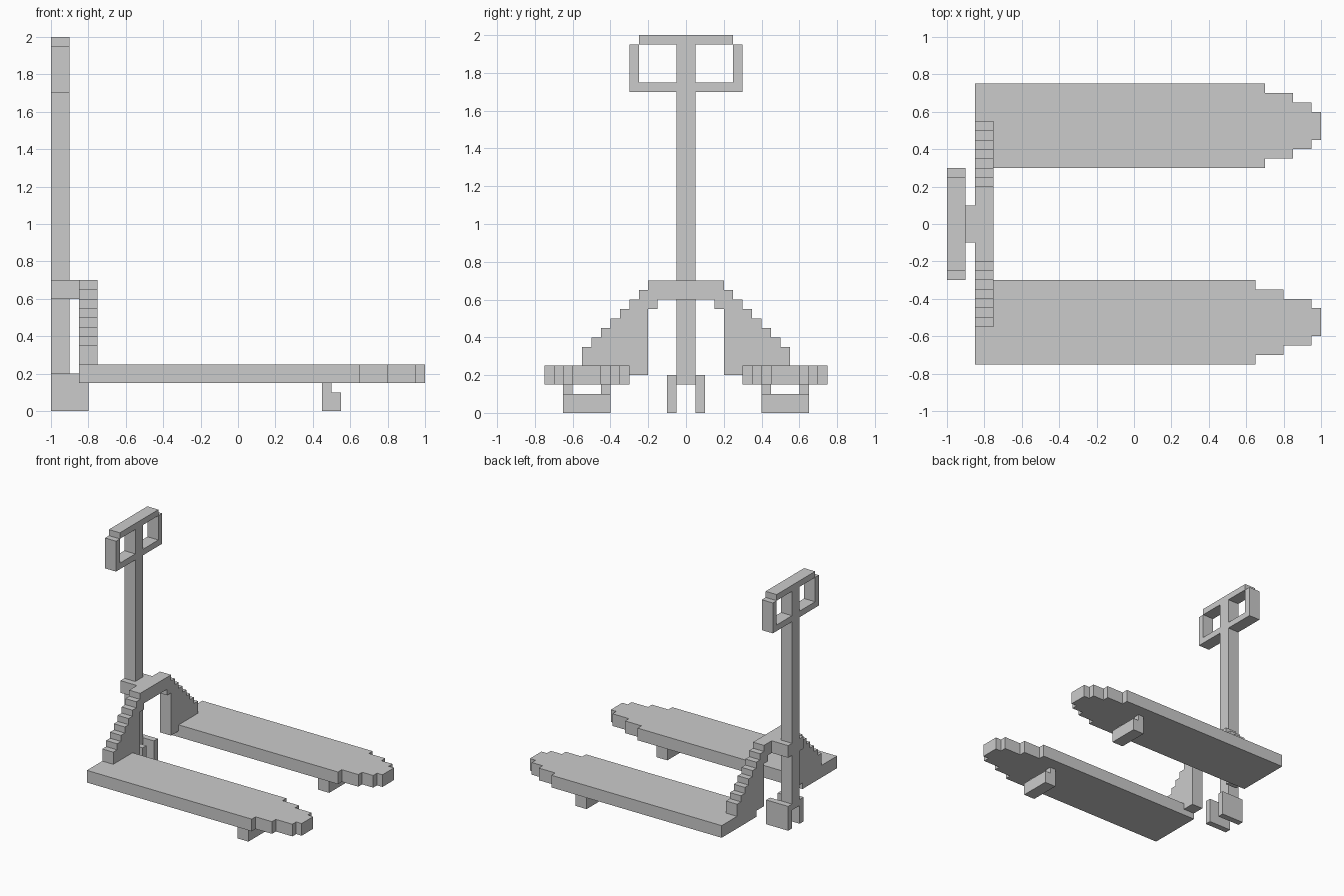
import bpy, bmesh
from mathutils import Vector

if "Cube" in bpy.data.objects:
    bpy.data.objects.remove(bpy.data.objects["Cube"])

U = 0.05  # block step used by every stair


def prism(name, pts, axis, lo, hi):
    """Extrude a 2D outline along 'x' (outline is y,z) or 'z' (outline is x,y)."""
    bm = bmesh.new()
    place = (lambda p: (lo, p[0], p[1])) if axis == 'x' else (lambda p: (p[0], p[1], lo))
    face = bm.faces.new([bm.verts.new(place(p)) for p in pts])
    ext = bmesh.ops.extrude_face_region(bm, geom=[face])
    step = Vector((hi - lo, 0, 0)) if axis == 'x' else Vector((0, 0, hi - lo))
    bmesh.ops.translate(bm, vec=step,
                        verts=[v for v in ext['geom'] if isinstance(v, bmesh.types.BMVert)])
    bmesh.ops.recalc_face_normals(bm, faces=bm.faces)
    mesh = bpy.data.meshes.new(name)
    bm.to_mesh(mesh)
    bm.free()
    obj = bpy.data.objects.new(name, mesh)
    bpy.context.collection.objects.link(obj)
    return obj


def box(name, x, y, z):
    return prism(name, [(x[0], y[0]), (x[1], y[0]), (x[1], y[1]), (x[0], y[1])], 'z', *z)


def mirror_y(obj):
    mod = obj.modifiers.new("mirror", 'MIRROR')
    mod.use_axis = (False, True, False)
    mod.use_mirror_merge = False
    return obj


# Forks with stepped tips (the two tips step at slightly different places)
def fork(name, side, steps):
    edge = []
    for i, x in enumerate(steps):
        half = 0.225 - i * U
        edge += [(x, half)]
        if i + 1 < len(steps):
            edge += [(x, half - U)]
    outline = [(-0.85, 0.225)] + edge
    outline += [(x, -h) for x, h in reversed(outline)]
    prism(name, [(x, side * 0.525 + h) for x, h in outline], 'z', 0.15, 0.25)


fork("fork_left", 1, (0.7, 0.85, 0.95, 1.0))
fork("fork_right", -1, (0.65, 0.8, 0.95, 1.0))

# Load rollers and their hangers under the forks
mirror_y(box("load_roller", (0.45, 0.55), (0.4, 0.65), (0, 0.1)))
for name, y in (("inner", 0.4), ("outer", 0.6)):
    mirror_y(box("roller_hanger_" + name, (0.45, 0.5), (y, y + U), (0.1, 0.15)))

# Stepped arch joining the forks
half = []
for i in range(8):
    y, z = 0.2 + i * U, 0.7 - i * U
    half += [(y, z), (y, z - U if i < 7 else 0.25)]
half += [(0.3, 0.25), (0.3, 0.2), (0.2, 0.2), (0.2, 0.55), (0.15, 0.55), (0.15, 0.6)]
prism("arch", half + [(-y, z) for y, z in reversed(half)], 'x', -0.85, -0.75)

# Mast, with the collar wrapping it and meeting the arch
box("mast", (-1, -0.9), (-U, U), (0.15, 1.7))
collar = [(-1, 0.1), (-0.85, 0.1), (-0.85, -0.1), (-1, -0.1),
          (-1, -U), (-0.9, -U), (-0.9, U), (-1, U)]
prism("mast_collar", collar, 'z', 0.6, 0.7)

# Steering wheels either side of the mast foot
mirror_y(box("steering_wheel", (-1, -0.8), (U, 0.1), (0, 0.2)))

# Handle frame
box("handle_lower_bar", (-1, -0.9), (-0.3, 0.3), (1.7, 1.75))
box("handle_centre_post", (-1, -0.9), (-U, U), (1.75, 1.95))
mirror_y(box("handle_grip", (-1, -0.9), (0.25, 0.3), (1.75, 1.95)))
box("handle_top_bar", (-1, -0.9), (-0.25, 0.25), (1.95, 2.0))
